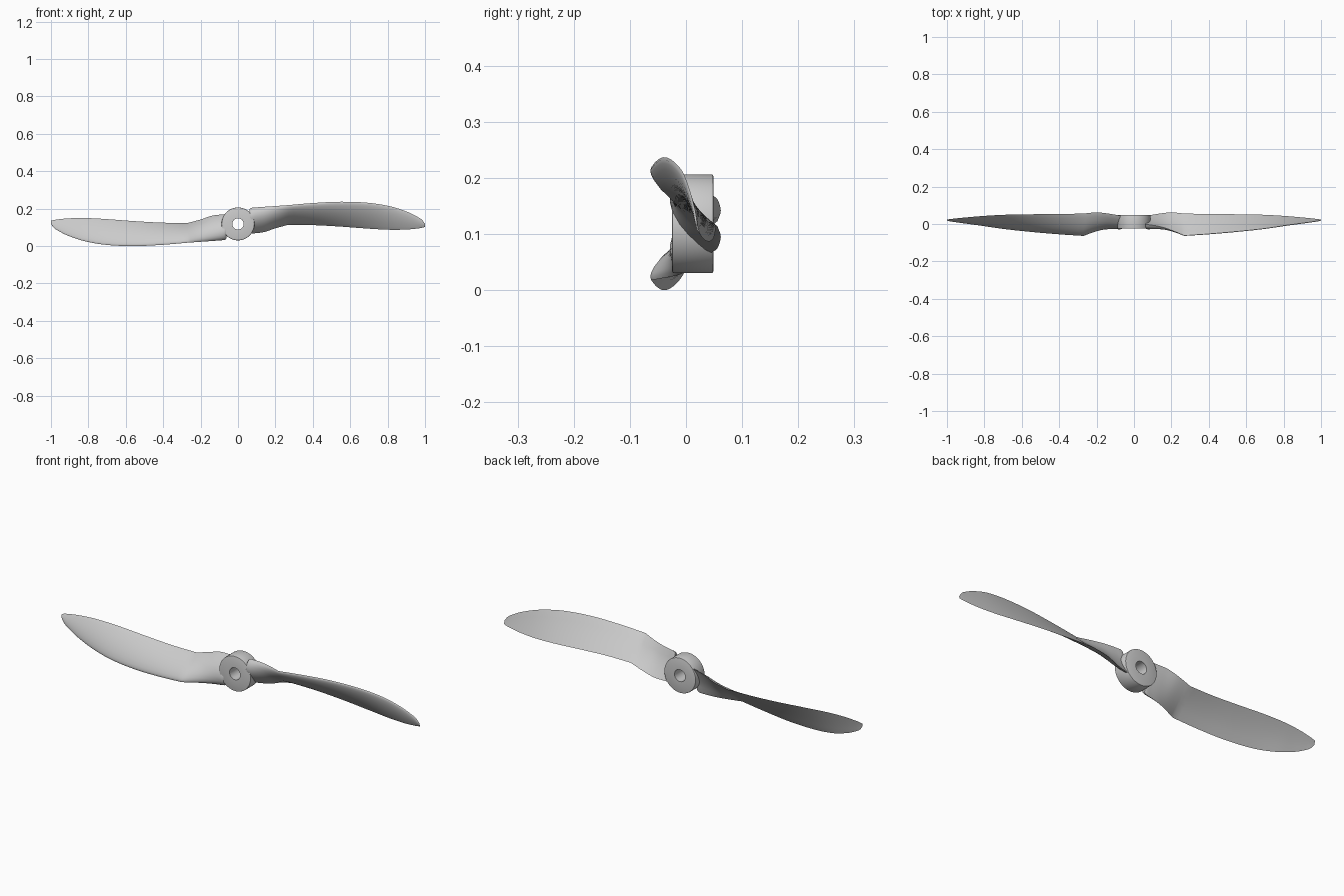
import bpy, bmesh, math
from mathutils import Vector, Matrix

if "Cube" in bpy.data.objects:
    bpy.data.objects.remove(bpy.data.objects["Cube"])

CZ = 0.1185  # height of the rotation axis


def make_object(name, bm, angle):
    bmesh.ops.recalc_face_normals(bm, faces=bm.faces)
    mesh = bpy.data.meshes.new(name)
    bm.to_mesh(mesh)
    bm.free()
    ob = bpy.data.objects.new(name, mesh)
    bpy.context.collection.objects.link(ob)
    bpy.ops.object.select_all(action='DESELECT')
    ob.select_set(True)
    bpy.context.view_layer.objects.active = ob
    bpy.ops.object.shade_smooth_by_angle(angle=math.radians(angle))
    return ob


def loft(bm, rings, closed=False):
    rows = [[bm.verts.new(p) for p in r] for r in rings]
    n = len(rows[0])
    pairs = list(zip(rows, rows[1:])) + ([(rows[-1], rows[0])] if closed else [])
    for a, b in pairs:
        for i in range(n):
            j = (i + 1) % n
            bm.faces.new((a[i], a[j], b[j], b[i]))
    if not closed:
        bm.faces.new(rows[0])
        bm.faces.new(rows[-1])


# hub: bored disc, profile of (radius, y) turned about the y axis
profile = [(0.03, -0.025), (0.084, -0.025), (0.087, -0.024), (0.088, -0.021),
           (0.088, 0.045), (0.087, 0.048), (0.084, 0.049), (0.03, 0.049)]
SEG = 64
rings = []
for r, y in profile:
    rings.append([(r * math.cos(2 * math.pi * k / SEG), y,
                   CZ + r * math.sin(2 * math.pi * k / SEG)) for k in range(SEG)])
bm = bmesh.new()
loft(bm, rings, closed=True)
make_object("hub", bm, 50)

# blade stations: x, upper edge y z, lower edge y z, thickness
inner = [(0.075, -0.003, 0.205, 0.045, 0.067, 0.042),
         (0.14, -0.014, 0.210, 0.056, 0.075, 0.034),
         (0.20, -0.033, 0.214, 0.062, 0.095, 0.027),
         (0.27, -0.062, 0.219, 0.056, 0.114, 0.019)]
outer = [(0.27, -0.062, 0.219, 0.056, 0.114, 0.019),
         (0.40, -0.053, 0.230, 0.053, 0.112, 0.018),
         (0.55, -0.040, 0.237, 0.052, 0.104, 0.016),
         (0.70, -0.024, 0.231, 0.049, 0.093, 0.013),
         (0.82, -0.006, 0.211, 0.042, 0.087, 0.011),
         (0.91, 0.006, 0.181, 0.034, 0.089, 0.008),
         (0.96, 0.013, 0.156, 0.029, 0.094, 0.006),
         (0.985, 0.017, 0.139, 0.026, 0.098, 0.005),
         (1.0, 0.020, 0.118, 0.024, 0.102, 0.003)]
# airfoil: position along the chord, share of the thickness
airfoil = [(0, 0), (0.015, 0.28), (0.05, 0.5), (0.12, 0.74), (0.25, 0.95), (0.4, 1),
           (0.55, 0.92), (0.7, 0.72), (0.85, 0.42), (0.95, 0.18), (1, 0),
           (0.85, 0.05), (0.65, 0.1), (0.45, 0.11), (0.25, 0.08), (0.08, 0.0)]


def smooth(stations, steps=5):
    """Cubic interpolation through the stations."""
    n = len(stations)

    def slope(i):
        a, b = stations[max(i - 1, 0)], stations[min(i + 1, n - 1)]
        return [(q - p) / (b[0] - a[0]) for p, q in zip(a, b)]
    out = []
    for i in range(n - 1):
        a, b, m0, m1 = stations[i], stations[i + 1], slope(i), slope(i + 1)
        h = b[0] - a[0]
        for k in range(steps):
            t = k / steps
            row = [(2*t**3 - 3*t*t + 1) * a[c] + (t**3 - 2*t*t + t) * h * m0[c]
                   + (3*t*t - 2*t**3) * b[c] + (t**3 - t*t) * h * m1[c] for c in range(1, 6)]
            out.append((a[0] + h * t, *row))
    return out + [stations[-1]]


def section(st):
    x, uy, uz, ly, lz, t = st
    up, low = Vector((x, uy, uz)), Vector((x, ly, lz))
    chord = low - up
    normal = Vector((0, chord.z, -chord.y)).normalized()  # towards the front
    return [up + chord * s + normal * (t * f) for s, f in airfoil]


# blades: same loft, the left one turned half a turn about the hub axis
for name, turn in (("right_blade", 0), ("left_blade", math.pi)):
    sections = [section(s) for s in smooth(inner)[:-1] + smooth(outer)]
    root = sections[0]
    mid = sum(root, Vector()) / len(root)
    caps = []
    for shrink, dx in ((0.84, -0.014), (0.95, -0.009)):  # rounded root end
        caps.append([mid + (p - mid) * shrink + Vector((dx, 0, 0)) for p in root])
    bm = bmesh.new()
    loft(bm, caps + sections)
    pivot = Matrix.Translation((0, 0, CZ))
    bm.transform(pivot @ Matrix.Rotation(turn, 4, 'Y') @ pivot.inverted())
    make_object(name, bm, 45)
